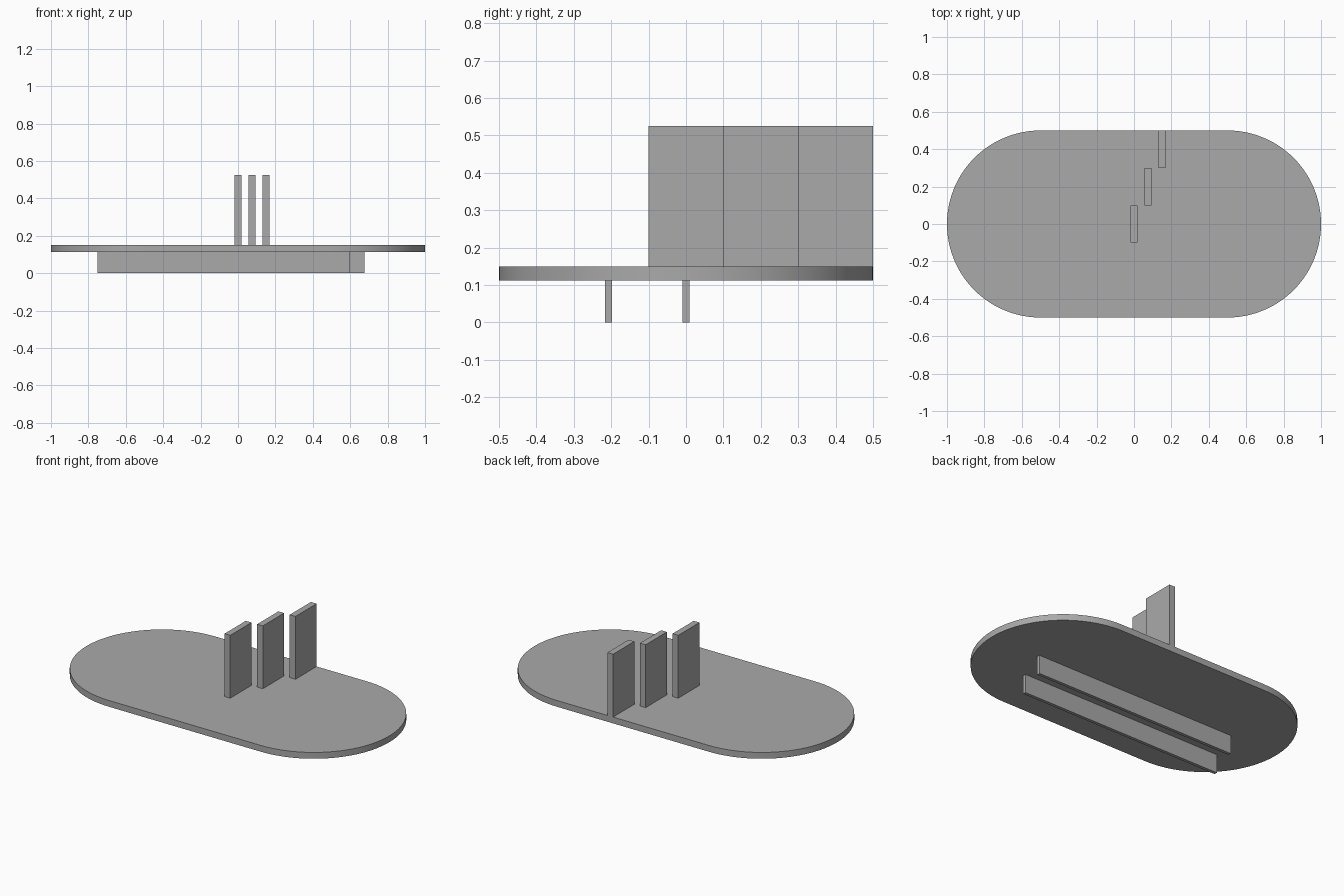
import bpy, bmesh, math

cube = bpy.data.objects.get("Cube")
if cube:
    bpy.data.objects.remove(cube, do_unlink=True)

grey = bpy.data.materials.new("plain grey")
grey.use_nodes = True
colour = (0.4, 0.4, 0.4, 1)
grey.diffuse_color = colour
grey.node_tree.nodes["Principled BSDF"].inputs["Base Color"].default_value = colour


def add_object(name, bm):
    mesh = bpy.data.meshes.new(name)
    bmesh.ops.recalc_face_normals(bm, faces=bm.faces)
    bm.to_mesh(mesh)
    bm.free()
    mesh.materials.append(grey)
    obj = bpy.data.objects.new(name, mesh)
    bpy.context.collection.objects.link(obj)
    return obj


def add_box(name, centre, size):
    bm = bmesh.new()
    bmesh.ops.create_cube(bm, size=1)
    bmesh.ops.scale(bm, vec=size, verts=bm.verts)
    bmesh.ops.translate(bm, vec=centre, verts=bm.verts)
    return add_object(name, bm)


DECK_BOTTOM, DECK_TOP, FIN_TOP = 0.1125, 0.15, 0.525
RADIUS, STEPS = 0.5, 48

# Deck: a flat slab with half-round ends
bm = bmesh.new()
outline = []
for side, start in ((1, -math.pi / 2), (-1, math.pi / 2)):
    for i in range(STEPS + 1):
        a = start + math.pi * i / STEPS
        outline.append(bm.verts.new((side * RADIUS + RADIUS * math.cos(a),
                                     RADIUS * math.sin(a), DECK_BOTTOM)))
base = bm.faces.new(outline)
top = bmesh.ops.extrude_face_region(bm, geom=[base], use_keep_orig=True)
bmesh.ops.translate(bm, vec=(0, 0, DECK_TOP - DECK_BOTTOM),
                    verts=[g for g in top["geom"] if isinstance(g, bmesh.types.BMVert)])
deck = add_object("deck", bm)
bpy.ops.object.select_all(action="DESELECT")
deck.select_set(True)
bpy.context.view_layer.objects.active = deck
bpy.ops.object.shade_smooth_by_angle(angle=math.radians(30))

# Fins: three upright plates stepping diagonally to the back edge
for i, label in enumerate(("front", "middle", "back")):
    add_box(label + "_fin", (0.075 * i, 0.2 * i, (DECK_TOP + FIN_TOP) / 2),
            (0.0375, 0.2, FIN_TOP - DECK_TOP))

# Runners: two long thin rails under the deck
for name, x, y in (("front_runner", -0.075, -0.207), ("centre_runner", 0, 0)):
    add_box(name, (x, y, DECK_BOTTOM / 2), (1.35, 0.0188, DECK_BOTTOM))
